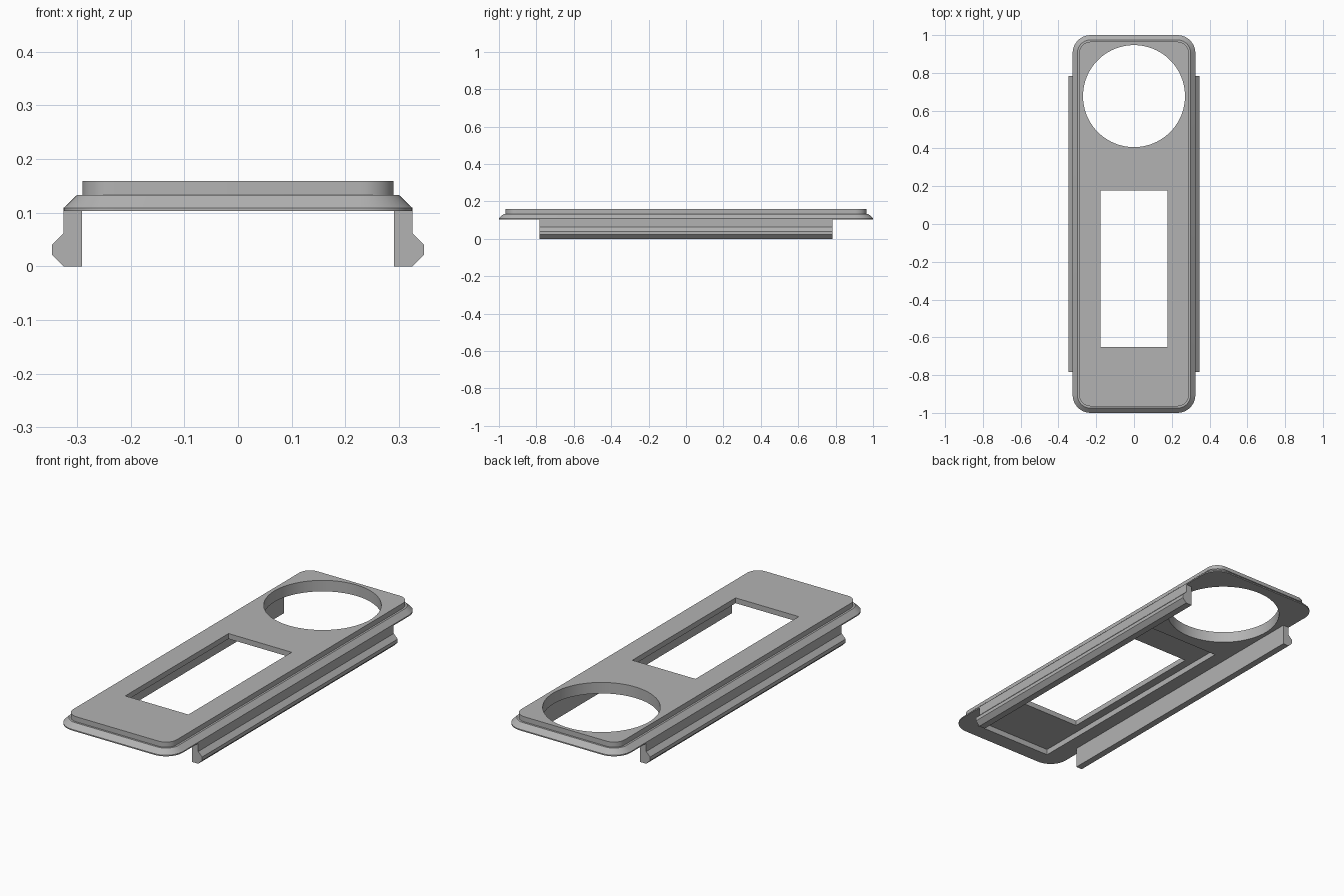
import bpy
import bmesh
from math import cos, sin, pi, radians

cube = bpy.data.objects.get("Cube")
if cube:
    bpy.data.objects.remove(cube, do_unlink=True)

grey = bpy.data.materials.new("neutral_grey")
grey.use_nodes = True
grey.diffuse_color = (0.45, 0.45, 0.45, 1)
grey.node_tree.nodes["Principled BSDF"].inputs["Base Color"].default_value = grey.diffuse_color


def loft(name, rings):
    """Solid through stacked rings of equal point count, capped at both ends."""
    bm = bmesh.new()
    loops = [[bm.verts.new(p) for p in ring] for ring in rings]
    n = len(loops[0])
    for a, b in zip(loops, loops[1:]):
        for i in range(n):
            j = (i + 1) % n
            bm.faces.new((a[i], a[j], b[j], b[i]))
    bm.faces.new(loops[0][::-1])
    bm.faces.new(loops[-1])
    bmesh.ops.recalc_face_normals(bm, faces=bm.faces)
    mesh = bpy.data.meshes.new(name)
    bm.to_mesh(mesh)
    bm.free()
    mesh.materials.append(grey)
    obj = bpy.data.objects.new(name, mesh)
    bpy.context.collection.objects.link(obj)
    return obj


def rounded_rect(inset, z, steps=10):
    """Outline of the plate, moved inward by inset, with rounded corners."""
    hx, hy, r = 0.325, 1.0, 0.095
    points = []
    for k, (sx, sy) in enumerate([(1, 1), (-1, 1), (-1, -1), (1, -1)]):
        for i in range(steps + 1):
            a = (k + i / steps) * pi / 2
            points.append((sx * (hx - r) + (r - inset) * cos(a),
                           sy * (hy - r) + (r - inset) * sin(a), z))
    return points


def box(name, hx, y0, y1, z0, z1):
    return loft(name, [[(-hx, y0, z), (hx, y0, z), (hx, y1, z), (-hx, y1, z)]
                       for z in (z0, z1)])


def activate(obj):
    bpy.ops.object.select_all(action="DESELECT")
    obj.select_set(True)
    bpy.context.view_layer.objects.active = obj


def cut(obj, cutter):
    cutter.hide_render = True
    mod = obj.modifiers.new("cut", "BOOLEAN")
    mod.operation = "DIFFERENCE"
    mod.solver = "EXACT"
    mod.object = cutter
    activate(obj)
    bpy.ops.object.modifier_apply(modifier=mod.name)
    bpy.data.objects.remove(cutter, do_unlink=True)


# Bezel plate: thin rim, chamfer, small ledge and raised top
plate = loft("bezel_plate", [rounded_rect(i, z) for i, z in
                             [(0, 0.103), (0, 0.109), (0.025, 0.133),
                              (0.035, 0.133), (0.035, 0.159)]])

# Openings: round hole, display window, shallow pocket underneath
cut(plate, loft("hole_cutter", [[(0.27 * cos(i * pi / 48), 0.677 + 0.27 * sin(i * pi / 48), z)
                                 for i in range(96)] for z in (0, 0.3)]))
cut(plate, box("window_cutter", 0.177, -0.65, 0.177, 0, 0.3))
cut(plate, box("pocket_cutter", 0.22, -0.92, 0.35, 0, 0.132))
activate(plate)
bpy.ops.object.shade_smooth_by_angle(angle=radians(30))

# Snap rails along both long sides
PROFILE = [(0.291, 0), (0.325, 0), (0.347, 0.022), (0.347, 0.04),
           (0.325, 0.062), (0.325, 0.104), (0.291, 0.104)]
for side, sign in (("left", 1), ("right", -1)):
    loft(side + "_snap_rail", [[(sign * x, y, z) for x, z in PROFILE]
                               for y in (-0.783, 0.783)])
